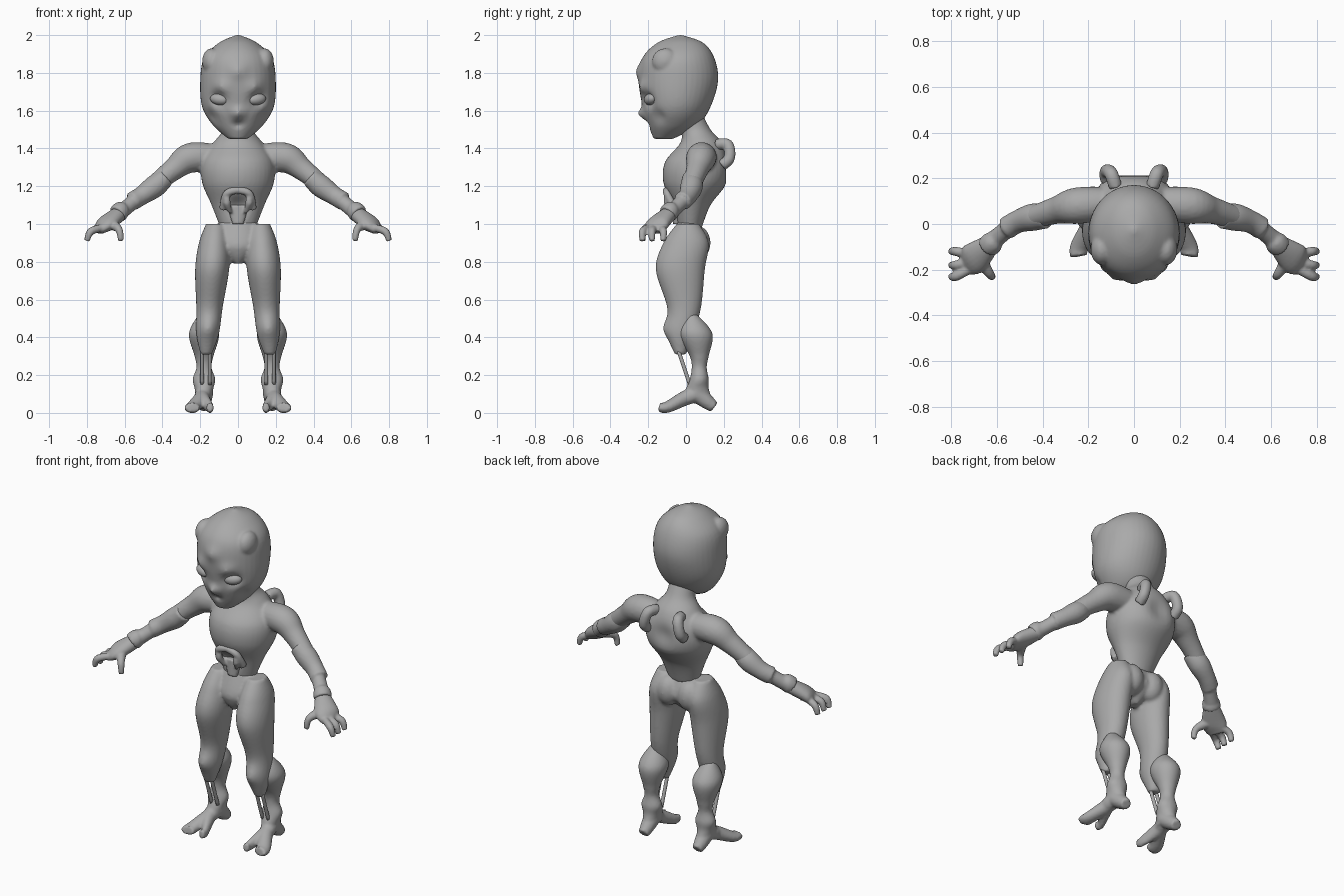
import bpy, bmesh, math
from mathutils import Vector, Matrix, Euler

cube = bpy.data.objects.get("Cube")
if cube:
    bpy.data.objects.remove(cube, do_unlink=True)

grey = bpy.data.materials.new("matte grey")
grey.use_nodes = True
tone = (.4, .4, .4, 1)
grey.diffuse_color = tone
grey.node_tree.nodes["Principled BSDF"].inputs["Base Color"].default_value = tone


def blend(before, start, end, after, t):
    """Catmull-Rom interpolation of one value between start and end."""
    leave, arrive = (end - before) / 2, (after - start) / 2
    ease = t * t * (3 - 2 * t)
    return (start + (end - start) * ease
            + leave * t * (1 - t) ** 2 - arrive * t * t * (1 - t))


def spline(rows, steps):
    """Smooth path through rows of numbers."""
    padded = [rows[0], *rows, rows[-1]]
    path = []
    for index in range(len(rows) - 1):
        window = padded[index:index + 4]
        for step in range(steps):
            path.append([blend(*values, step / steps) for values in zip(*window)])
    return path + [list(rows[-1])]


def skin(bm, loops):
    """Join rings of points into a closed tube."""
    rings = [[bm.verts.new(point) for point in loop] for loop in loops]
    for low, high in zip(rings, rings[1:]):
        for k in range(len(low)):
            bm.faces.new((low[k - 1], low[k], high[k], high[k - 1]))
    bm.faces.new(reversed(rings[0]))
    bm.faces.new(rings[-1])


def ring(centre, across, along, sides):
    """Elliptical ring of points spanned by two radius vectors."""
    turns = [math.tau * k / sides for k in range(sides)]
    return [centre + across * math.cos(turn) + along * math.sin(turn) for turn in turns]


def column(bm, rows, x=0, lean=0):
    """Upright form from horizontal rings (y, z, half width, half depth)."""
    loops = []
    for y, z, width, depth in spline(rows, steps=8):
        centre = Vector((x + lean * z, y, z))
        loops.append(ring(centre, Vector((width, 0, 0)), Vector((0, depth, 0)), sides=40))
    skin(bm, loops)


def limb(bm, rows):
    """Tube along a path of (x, y, z, half width[, half thickness])."""
    path = spline([(*row[:4], row[-1]) for row in rows], steps=6)
    loops = []
    for index, (x, y, z, width, thickness) in enumerate(path):
        behind, ahead = path[max(index - 1, 0)], path[min(index + 1, len(path) - 1)]
        heading = (Vector(ahead[:3]) - Vector(behind[:3])).normalized()
        across = heading.cross(Vector((0, 0, 1))).normalized()
        along = across.cross(heading).normalized()
        loops.append(ring(Vector((x, y, z)), across * width, along * thickness, sides=20))
    skin(bm, loops)


def blob(bm, centre, size, turn=(0, 0, 0)):
    """Ellipsoid turned by angles in degrees."""
    spin = Euler([math.radians(angle) for angle in turn]).to_matrix().to_4x4()
    matrix = Matrix.Translation(centre) @ spin @ Matrix.Diagonal((*size, 1))
    bmesh.ops.create_uvsphere(bm, u_segments=24, v_segments=16, radius=1, matrix=matrix)


def press(bm, centre, depth, radius=.04):
    """Soft sculpting stroke along y, the same on both sides."""
    for vert in bm.verts:
        mirrored = Vector((abs(vert.co.x), vert.co.y, vert.co.z))
        distance = (mirrored - Vector(centre)).length
        vert.co.y += depth * math.exp(-(distance / radius) ** 2)


def finish(name, bm, voxel=0):
    """Mirror the part and, given a voxel size, fuse its pieces into one skin."""
    bmesh.ops.recalc_face_normals(bm, faces=bm.faces)
    mesh = bpy.data.meshes.new(name)
    bm.to_mesh(mesh)
    bm.free()
    mesh.materials.append(grey)
    mesh.shade_smooth()
    part = bpy.data.objects.new(name, mesh)
    bpy.context.collection.objects.link(part)
    mirror = part.modifiers.new("mirror", "MIRROR")
    mirror.use_mirror_merge = False
    if voxel:
        fuse = part.modifiers.new("fuse", "REMESH")
        fuse.mode = "VOXEL"
        fuse.voxel_size = voxel
        fuse.use_smooth_shade = True
        soften = part.modifiers.new("soften", "SMOOTH")
        soften.iterations = 2


# Head with sculpted face and temple lumps
bm = bmesh.new()
column(bm, [(-.12, 1.45, .05, .05), (-.07, 1.52, .13, .13), (-.05, 1.62, .19, .18),
            (-.04, 1.76, .2, .21), (-.04, 1.88, .18, .19), (-.03, 1.96, .1, .12),
            (-.03, 2, .01, .01)])
press(bm, (0, -.23, 1.58), depth=-.04, radius=.03)  # nose
press(bm, (.1, -.2, 1.66), depth=.04)               # eye socket
press(bm, (.09, -.22, 1.72), depth=-.02)            # brow
press(bm, (0, -.26, 1.81), depth=-.02)              # forehead bump
press(bm, (0, -.2, 1.53), depth=.02, radius=.02)    # mouth
press(bm, (.15, -.16, 1.56), depth=.03)             # cheek hollow
blob(bm, (.14, -.11, 1.86), (.05, .07, .07), turn=(-25, 0, 0))
finish("head", bm, voxel=.009)

bm = bmesh.new()
blob(bm, (.1, -.19, 1.66), (.05, .03, .03), turn=(0, -8, 20))
finish("eyes", bm)

# Torso, neck and upper arms
bm = bmesh.new()
column(bm, [(.02, .97, .09, .06), (.03, 1.1, .14, .1), (.05, 1.22, .19, .17),
            (.06, 1.33, .19, .17), (.08, 1.43, .13, .11), (.05, 1.5, .08, .08),
            (0, 1.6, .08, .08)])
press(bm, (0, -.08, 1.09), depth=.04, radius=.05)   # belly hollow
press(bm, (0, .23, 1.3), depth=-.03, radius=.07)    # spine groove
limb(bm, [(.1, .09, 1.35, .07), (.25, .08, 1.35, .08), (.34, .06, 1.29, .06),
          (.44, .03, 1.21, .05)])
finish("torso", bm, voxel=.01)

# Back handles
bm = bmesh.new()
limb(bm, [(.08, .16, 1.42, .03), (.1, .22, 1.42, .03), (.12, .23, 1.35, .03),
          (.12, .19, 1.31, .03)])
finish("back_handles", bm, voxel=.008)

# Belly arch, rods and plate
bm = bmesh.new()
limb(bm, [(.08, -.06, 1.08, .02), (.06, -.1, 1.16, .02), (0, -.1, 1.18, .02)])
limb(bm, [(.05, -.09, 1.16, .01), (.06, -.1, 1.12, .02), (.04, -.07, 1.06, .01)])
column(bm, [(-.05, 1, .03, .02), (-.05, 1.1, .06, .02)])
finish("belly_frame", bm, voxel=.007)

# Forearm guard, wrist and cuff
bm = bmesh.new()
limb(bm, [(.38, .03, 1.25, .05), (.44, .03, 1.2, .06), (.51, .01, 1.15, .05),
          (.56, -.02, 1.12, .05)])
limb(bm, [(.54, -.01, 1.13, .04), (.6, -.06, 1.08, .04), (.62, -.08, 1.07, .05),
          (.64, -.1, 1.05, .05)])
finish("forearms", bm, voxel=.009)

# Palm, three fingers and thumb
bm = bmesh.new()
limb(bm, [(.62, -.08, 1.06, .04), (.7, -.15, 1, .07, .04), (.74, -.17, .96, .05, .02)])
for y in (-.12, -.18, -.23):
    root = y * .6 - .06
    limb(bm, [(.72, root, .98, .02), (.78, y, .96, .02), (.8, y, .91, .015)])
limb(bm, [(.67, -.16, 1, .03), (.63, -.22, .97, .02), (.62, -.23, .91, .015)])
finish("hands", bm, voxel=.007)

# Hips with buttocks, fused with thighs and knee guards
bm = bmesh.new()
column(bm, [(.01, 1.02, .09, .05), (.01, .9, .13, .1), (0, .84, .08, .08),
            (-.01, .79, .02, .04)])
blob(bm, (.07, .06, .9), (.07, .07, .09))
column(bm, [(.01, 1, .05, .06), (0, .9, .08, .12), (-.03, .76, .09, .13),
            (-.01, .56, .07, .09), (-.03, .42, .06, .07), (-.03, .31, .03, .03)],
       x=.19, lean=-.07)
press(bm, (.16, -.1, .45), depth=-.02, radius=.05)  # kneecap
finish("hips_and_thighs", bm, voxel=.01)

# Shin, heel and two toes
bm = bmesh.new()
column(bm, [(.03, .52, .03, .03), (.05, .42, .08, .09), (.07, .3, .05, .05),
            (.07, .24, .04, .04), (.07, .18, .06, .05), (.06, .13, .05, .06),
            (.06, .07, .04, .08)], x=.18)
limb(bm, [(.18, .05, .11, .05), (.18, .11, .06, .04), (.18, .15, .03, .03)])
for x, width in ((.15, .02), (.24, .04)):
    limb(bm, [(.18, .07, .1, .04), (.19, 0, .08, .04), (x, -.1, .03, width, .03),
              (x, -.14, .03, width, .025)])
finish("shins_and_feet", bm, voxel=.009)

# Ankle rods
bm = bmesh.new()
for x in (.15, .19):
    limb(bm, [(x, -.04, .33, .01), (x, .02, .15, .01)])
finish("ankle_rods", bm)
